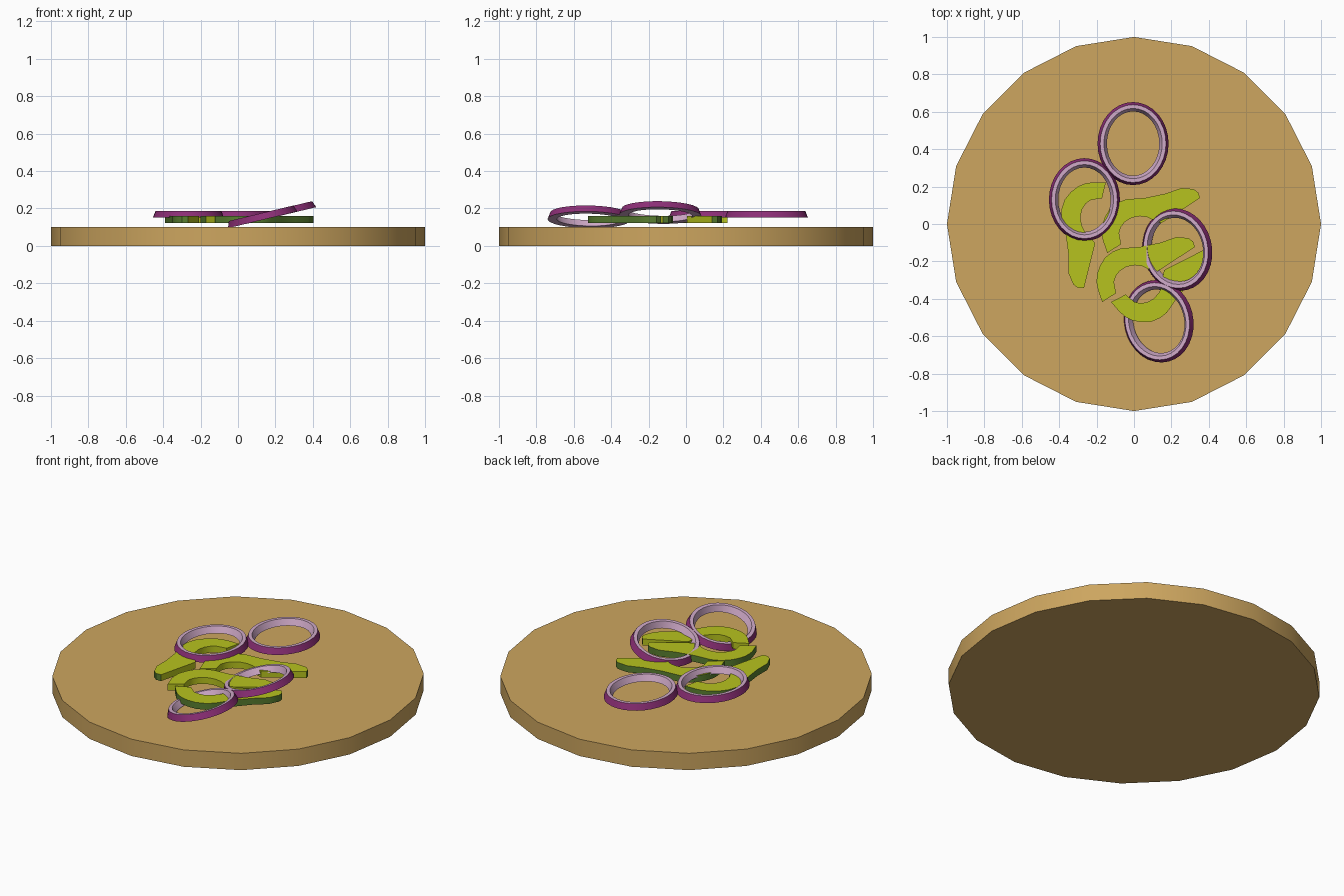
import bpy, bmesh
from math import sin, cos, pi, radians
from mathutils import Matrix, Vector

cube = bpy.data.objects.get("Cube")
if cube:
    bpy.data.objects.remove(cube, do_unlink=True)


def material(name, color):
    m = bpy.data.materials.new(name)
    m.use_nodes = True
    m.diffuse_color = (*color, 1)
    bsdf = next(n for n in m.node_tree.nodes if n.type == 'BSDF_PRINCIPLED')
    bsdf.inputs["Base Color"].default_value = (*color, 1)
    return m


WOOD = material("wood", (0.61, 0.38, 0.115))
FLESH = material("pepper_flesh", (0.47, 0.54, 0.013))
SKIN = material("pepper_skin", (0.10, 0.21, 0.03))
PURPLE = material("onion_skin", (0.26, 0.028, 0.18))
PINK = material("onion_flesh", (0.63, 0.40, 0.58))


def finish(name, bm, mats, matrix=Matrix()):
    bmesh.ops.recalc_face_normals(bm, faces=bm.faces)
    mesh = bpy.data.meshes.new(name)
    bm.to_mesh(mesh)
    bm.free()
    for m in mats:
        mesh.materials.append(m)
    ob = bpy.data.objects.new(name, mesh)
    bpy.context.collection.objects.link(ob)
    ob.matrix_world = matrix
    bpy.ops.object.select_all(action='DESELECT')
    bpy.context.view_layer.objects.active = ob
    ob.select_set(True)
    bpy.ops.object.shade_smooth_by_angle(angle=radians(35))
    return ob


# Round twenty-sided board
bm = bmesh.new()
bmesh.ops.create_cone(bm, cap_ends=True, segments=20, radius1=1, radius2=1, depth=0.1)
finish("board", bm, [WOOD], Matrix.Translation((0, 0, 0.05)))


# Oval onion rings: tapered section, skin on the outer wall only
def onion_ring(name, center, turn=0.0, tilt=0.0, segments=32):
    section = [(0, -0.018), (-0.014, 0.018), (-0.034, 0.018), (-0.05, -0.018)]
    bm = bmesh.new()
    loops = []
    for i in range(segments):
        a = 2 * pi * i / segments
        loops.append([bm.verts.new(((0.19 + r) * cos(a), (0.222 + r) * sin(a), z))
                      for r, z in section])
    for i, here in enumerate(loops):
        there = loops[(i + 1) % segments]
        for j in range(4):
            k = (j + 1) % 4
            f = bm.faces.new((here[j], there[j], there[k], here[k]))
            f.material_index = 0 if j == 0 else 1
    m = (Matrix.Translation(center) @ Matrix.Rotation(radians(-tilt), 4, 'Y')
         @ Matrix.Rotation(radians(turn), 4, 'Z'))
    finish(name, bm, [PURPLE, PINK], m)


onion_ring("onion_ring_back", (-0.005, 0.43, 0.169))
onion_ring("onion_ring_right", (-0.265, 0.13, 0.169))
onion_ring("onion_ring_left", (0.228, -0.137, 0.18), 14, 13.5)
onion_ring("onion_ring_front", (0.128, -0.52, 0.157), 14, 13.5)

# Hooked pepper strip outline, measured from its tail tip
OUTER = [(0, 0), (-0.01, 0.03), (-0.036, 0.048), (-0.1, 0.053), (-0.186, 0.023),
         (-0.296, 0), (-0.396, -0.007), (-0.44, -0.025), (-0.481, -0.057),
         (-0.508, -0.1), (-0.524, -0.147), (-0.526, -0.19), (-0.519, -0.227),
         (-0.496, -0.294)]
INNER = [(-0.422, -0.247), (-0.433, -0.187), (-0.423, -0.155), (-0.401, -0.127),
         (-0.365, -0.105), (-0.321, -0.097), (-0.28, -0.103), (-0.241, -0.122),
         (-0.206, -0.134)]


def pepper_strip(name, tip, mirror_angle=None):
    outline = [Vector(p) for p in OUTER + INNER]
    if mirror_angle is not None:
        c, s = cos(radians(mirror_angle)), sin(radians(mirror_angle))
        outline = [Vector((c * p.x + s * p.y, s * p.x - c * p.y)) for p in outline]
    bm = bmesh.new()
    low = [bm.verts.new((*p, -0.019)) for p in outline]
    high = [bm.verts.new((*p, 0.019)) for p in outline]
    bm.faces.new(low)
    bm.faces.new(high)
    for i in range(len(low)):
        j = (i + 1) % len(low)
        f = bm.faces.new((low[i], low[j], high[j], high[i]))
        f.material_index = 1 if i < len(OUTER) - 1 else 0
    finish(name, bm, [FLESH, SKIN], Matrix.Translation((*tip, 0.141)))


pepper_strip("pepper_strip_middle", (0.326, -0.123))
pepper_strip("pepper_strip_back", (0.353, 0.139))
pepper_strip("pepper_strip_front", (0.38, -0.135), 60)
pepper_strip("pepper_strip_right", (-0.267, -0.342), 289)
